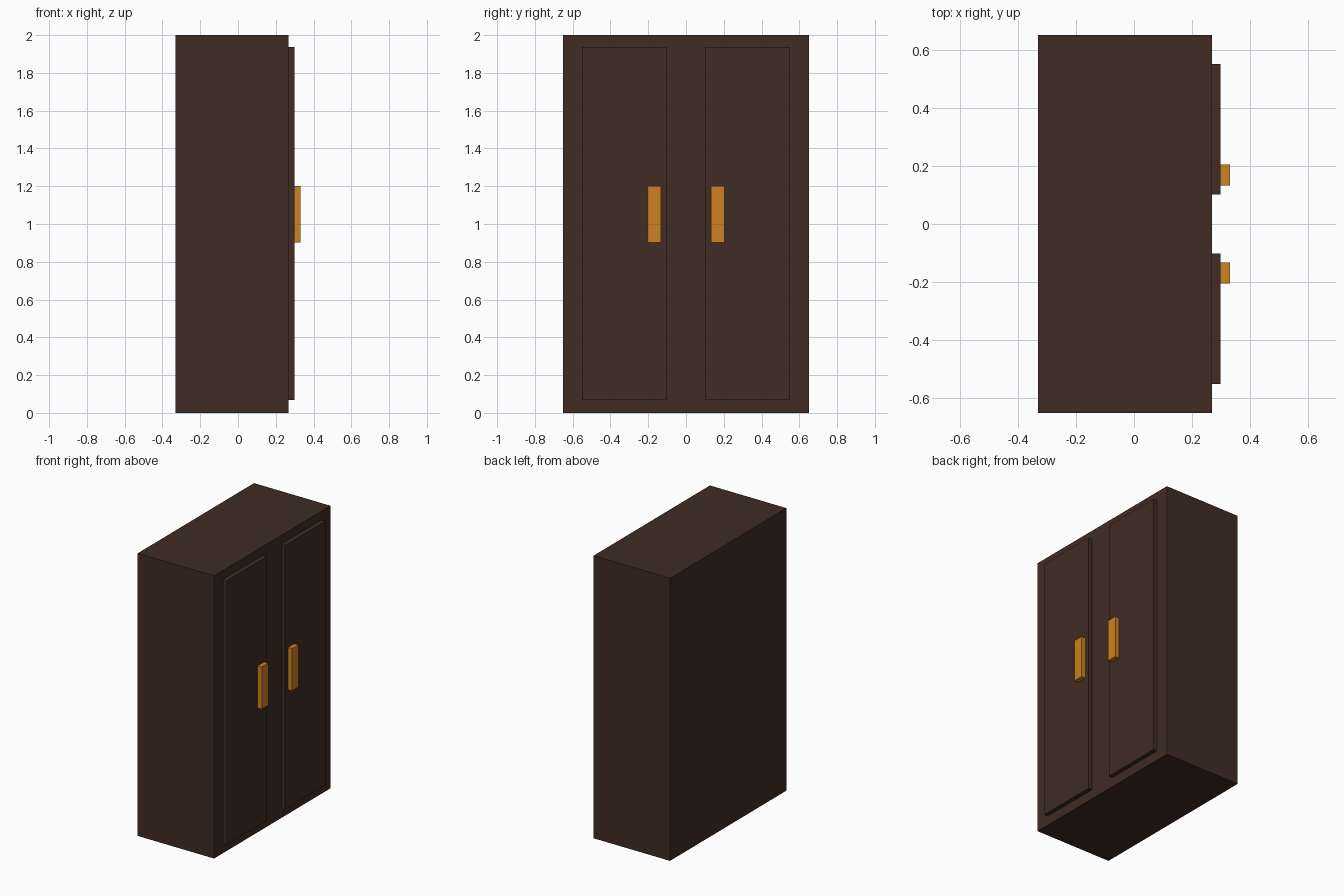
import bpy

if "Cube" in bpy.data.objects:
    bpy.data.objects.remove(bpy.data.objects["Cube"])


def material(name, colour):
    mat = bpy.data.materials.new(name)
    mat.diffuse_color = (*colour, 1.0)
    mat.use_nodes = True
    mat.node_tree.nodes["Principled BSDF"].inputs["Base Color"].default_value = mat.diffuse_color
    return mat


def box(name, lo, hi, mat):
    """Axis-aligned box between two corners."""
    centre = [(a + b) / 2 for a, b in zip(lo, hi)]
    bpy.ops.mesh.primitive_cube_add(size=1, location=centre)
    obj = bpy.context.object
    obj.name = name
    obj.scale = [b - a for a, b in zip(lo, hi)]
    bpy.ops.object.transform_apply(location=False, rotation=False, scale=True)
    obj.data.materials.append(mat)
    return obj


wood = material("dark_brown_wood", (0.052, 0.025, 0.017))
brass = material("amber_handle", (0.61, 0.22, 0.016))

# Cabinet body
box("cabinet_body", (-0.33, -0.65, 0.0), (0.268, 0.65, 2.0), wood)

# Raised door panels and handles, mirrored across y
for side, s in (("left", -1), ("right", 1)):
    y0, y1 = sorted((s * 0.102, s * 0.55))
    box(side + "_door", (0.258, y0, 0.067), (0.298, y1, 1.937), wood)
    y0, y1 = sorted((s * 0.133, s * 0.205))
    box(side + "_handle", (0.288, y0, 0.903), (0.33, y1, 1.202), brass)
